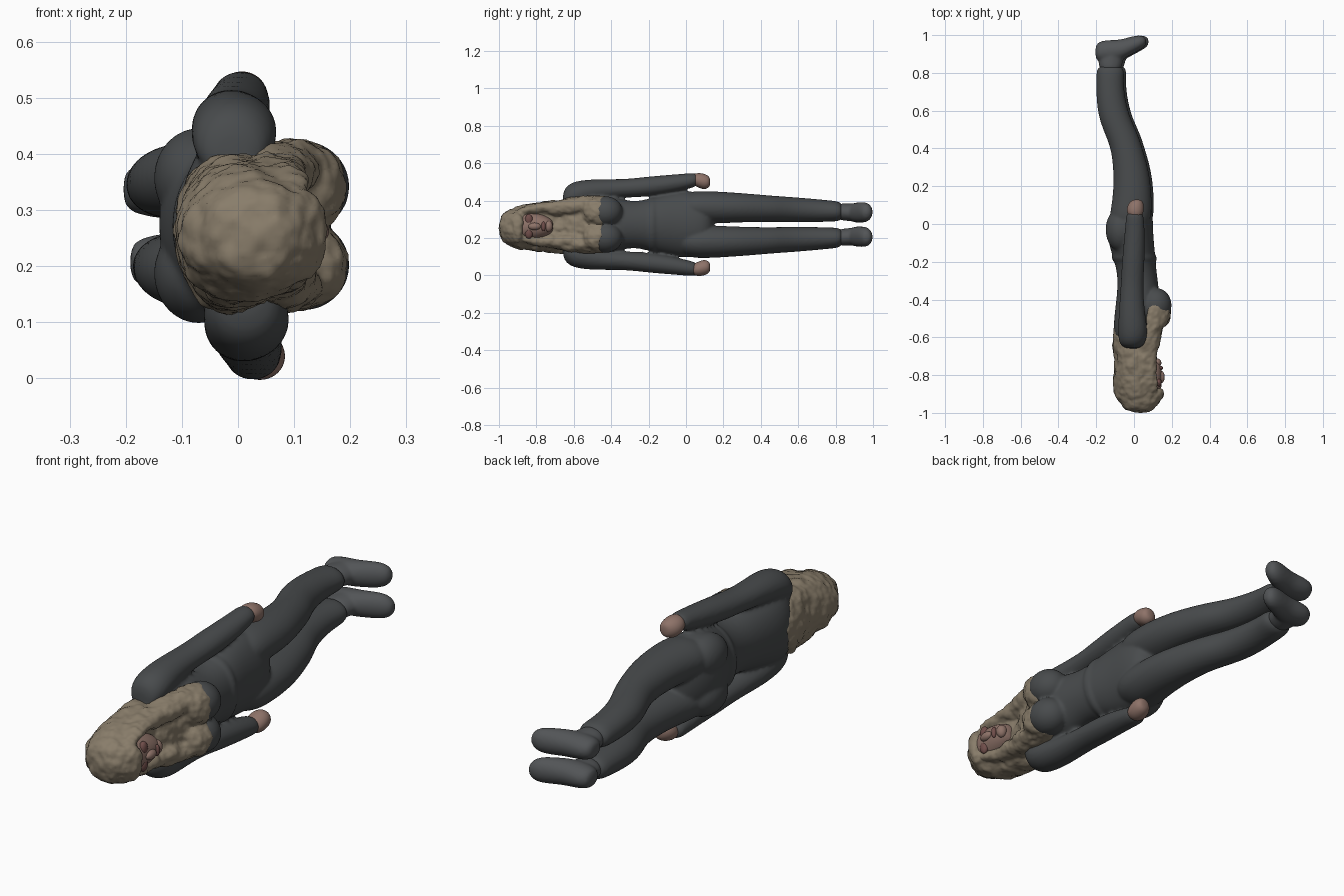
import bpy, bmesh, math
from mathutils import Vector

MID = 0.272  # z of the body's mirror plane


def material(name, col):
    m = bpy.data.materials.new(name)
    m.diffuse_color = (*col, 1)
    return m


CLOTH = material("dark_cloth", (0.065, 0.07, 0.073))
BOOT = material("boot_grey", (0.085, 0.09, 0.095))
HAIR = material("blond", (0.25, 0.205, 0.145))
SKIN = material("skin", (0.27, 0.17, 0.14))
RED = material("dull_red", (0.16, 0.075, 0.068))
groups = {}  # material name -> parts to fuse


def loft(name, rows, mat, axis="y", segs=16):
    """Rows: (position, lo, hi, z lo, z hi), lofted along y or x with oval sections."""
    bm = bmesh.new()
    rings = []
    for p, a0, a1, z0, z1 in rows:
        ring = []
        for i in range(segs):
            t = 2 * math.pi * i / segs
            a = (a0 + a1) / 2 + (a1 - a0) * 0.51 * math.cos(t)
            z = (z0 + z1) / 2 + (z1 - z0) * 0.51 * math.sin(t)
            ring.append(bm.verts.new((a, p, z) if axis == "y" else (p, a, z)))
        rings.append(ring)
    for r, s in zip(rings, rings[1:]):
        for i in range(segs):
            j = (i + 1) % segs
            bm.faces.new((r[i], r[j], s[j], s[i]))
    bm.faces.new(rings[0])
    bm.faces.new(rings[-1])
    return finish(name, bm, mat)


def ball(name, c, r, mat):
    bm = bmesh.new()
    bmesh.ops.create_uvsphere(bm, u_segments=16, v_segments=10, radius=1)
    for v in bm.verts:
        v.co = Vector(c) + Vector([v.co[k] * r[k] for k in range(3)])
    return finish(name, bm, mat)


def finish(name, bm, mat):
    bmesh.ops.recalc_face_normals(bm, faces=bm.faces)
    for f in bm.faces:
        f.smooth = True
    me = bpy.data.meshes.new(name)
    bm.to_mesh(me)
    bm.free()
    me.materials.append(mat)
    ob = bpy.data.objects.new(name, me)
    bpy.context.collection.objects.link(ob)
    sub = ob.modifiers.new("smooth", "SUBSURF")
    sub.levels = sub.render_levels = 2
    groups.setdefault(mat.name, []).append(ob)
    return ob


def sided(rows, s, dx=0, axis="y"):
    """Rows given as offsets from the mirror plane, placed on side s."""
    ex, ey = (0, dx) if axis == "y" else (dx, 0)
    return [(p + ex, a + ey, b + ey, *sorted((MID + s * i, MID + s * o)))
            for p, a, b, i, o in rows]


def fuse(mat, name, lumps=0.0):
    """Join all parts of one material into a single blended skin."""
    bpy.ops.object.select_all(action="DESELECT")
    for ob in groups[mat.name]:
        ob.select_set(True)
    bpy.context.view_layer.objects.active = groups[mat.name][0]
    bpy.ops.object.convert(target="MESH")
    bpy.ops.object.join()
    ob = bpy.context.view_layer.objects.active
    ob.name = name
    rm = ob.modifiers.new("blend", "REMESH")
    rm.mode, rm.voxel_size, rm.use_smooth_shade = "VOXEL", 0.008, True
    sm = ob.modifiers.new("soften", "SMOOTH")
    sm.factor, sm.iterations = 0.5, 4
    if lumps:
        tex = bpy.data.textures.new("strands", "CLOUDS")
        tex.noise_scale = 0.05
        d = ob.modifiers.new("strands", "DISPLACE")
        d.texture, d.strength, d.mid_level = tex, lumps, 0.5


# torso and hips
loft("torso", [
    (-0.69, -0.03, 0.06, 0.20, 0.34), (-0.63, -0.09, 0.08, 0.10, 0.44),
    (-0.56, -0.11, 0.11, 0.09, 0.455), (-0.46, -0.10, 0.13, 0.115, 0.43),
    (-0.38, -0.09, 0.135, 0.13, 0.415), (-0.30, -0.085, 0.125, 0.15, 0.395),
    (-0.22, -0.095, 0.115, 0.142, 0.40), (-0.15, -0.12, 0.11, 0.12, 0.425),
    (-0.05, -0.145, 0.10, 0.10, 0.45), (0.03, -0.135, 0.10, 0.095, 0.453),
    (0.11, -0.10, 0.09, 0.12, 0.42), (0.15, -0.05, 0.04, 0.2, 0.34)], CLOTH, segs=20)
# waistband
loft("waistband", [
    (-0.21, -0.09, 0.10, 0.15, 0.39), (-0.20, -0.111, 0.122, 0.129, 0.413),
    (-0.165, -0.122, 0.119, 0.117, 0.424), (-0.15, -0.10, 0.10, 0.14, 0.40)], CLOTH, segs=20)

# light top over the chest, and the neck
loft("chest_top", [
    (-0.68, 0.0, 0.09, 0.19, 0.35), (-0.62, 0.01, 0.115, 0.14, 0.40),
    (-0.54, 0.02, 0.13, 0.125, 0.42), (-0.46, 0.03, 0.143, 0.135, 0.41),
    (-0.43, 0.04, 0.11, 0.17, 0.37)], HAIR)
loft("neck", [(-0.77, -0.03, 0.08, 0.205, 0.315), (-0.70, -0.03, 0.09, 0.20, 0.32),
              (-0.63, -0.04, 0.10, 0.17, 0.37), (-0.57, -0.03, 0.10, 0.17, 0.37)], HAIR)
# face
loft("face", [
    (-0.93, 0.04, 0.11, 0.21, 0.31), (-0.89, 0.02, 0.145, 0.19, 0.335),
    (-0.83, 0.0, 0.147, 0.185, 0.34), (-0.77, 0.0, 0.147, 0.197, 0.328),
    (-0.725, 0.03, 0.135, 0.22, 0.305), (-0.71, 0.05, 0.11, 0.24, 0.285)], SKIN)
ball("nose", (0.143, -0.81, 0.262), (0.02, 0.035, 0.02), SKIN)
ball("chin", (0.122, -0.735, 0.262), (0.024, 0.024, 0.03), SKIN)
ball("lips", (0.142, -0.762, 0.262), (0.012, 0.012, 0.026), RED)
for s in (-1, 1):
    ball("eye_shadow", (0.13, -0.84, 0.262 + s * 0.036), (0.017, 0.022, 0.03), RED)
# fringe over the brow
loft("fringe", [
    (0.02, -0.97, -0.86, 0.16, 0.36), (0.10, -0.955, -0.86, 0.165, 0.35),
    (0.145, -0.935, -0.87, 0.19, 0.33), (0.157, -0.915, -0.885, 0.22, 0.30)], HAIR, "x")
# hair cap and the hair falling behind
loft("hair", [
    (-1.0, 0.0, 0.065, 0.225, 0.285), (-0.98, -0.05, 0.11, 0.18, 0.335),
    (-0.93, -0.095, 0.15, 0.152, 0.36), (-0.88, -0.108, 0.145, 0.14, 0.37),
    (-0.84, -0.112, 0.11, 0.132, 0.38), (-0.75, -0.10, 0.095, 0.122, 0.395),
    (-0.67, -0.105, 0.08, 0.112, 0.405), (-0.61, -0.12, 0.04, 0.13, 0.39),
    (-0.55, -0.105, 0.0, 0.17, 0.36), (-0.52, -0.08, 0.0, 0.2, 0.33)], HAIR, segs=20)

for s in (-1, 1):
    # locks framing the face and lying over the chest
    loft("front_lock", sided([
        (-0.91, 0.03, 0.12, 0.03, 0.08), (-0.84, 0.02, 0.132, 0.065, 0.112),
        (-0.75, 0.01, 0.118, 0.055, 0.125), (-0.66, 0.01, 0.125, 0.04, 0.138),
        (-0.58, 0.03, 0.145, 0.045, 0.155), (-0.49, 0.05, 0.165, 0.06, 0.16),
        (-0.43, 0.06, 0.155, 0.08, 0.15), (-0.41, 0.08, 0.13, 0.10, 0.14)], s), HAIR, segs=12)
    # bust: dark underside, light upper side
    ball("bust", (0.116, -0.43, MID + s * 0.07), (0.086, 0.095, 0.082), CLOTH)
    ball("bust_top", (0.116, -0.475, MID + s * 0.07), (0.083, 0.085, 0.082), HAIR)
    # buttocks
    ball("buttock", (-0.07, -0.03, MID + s * 0.085), (0.083, 0.12, 0.09), CLOTH)

    # arms and hands
    ax = 0.0 if s > 0 else 0.022
    loft("arm", sided([
        (-0.66, -0.05, 0.03, 0.08, 0.17), (-0.635, -0.08, 0.06, 0.08, 0.215),
        (-0.57, -0.085, 0.075, 0.10, 0.238), (-0.46, -0.08, 0.055, 0.13, 0.243),
        (-0.32, -0.07, 0.048, 0.145, 0.242), (-0.22, -0.065, 0.055, 0.148, 0.255),
        (-0.10, -0.055, 0.058, 0.165, 0.265), (0.0, -0.045, 0.055, 0.188, 0.273),
        (0.055, -0.042, 0.05, 0.202, 0.277), (0.065, -0.02, 0.03, 0.22, 0.26)], s, ax), CLOTH)
    loft("hand", sided([
        (0.03, -0.02, 0.035, 0.215, 0.265), (0.06, -0.04, 0.052, 0.20, 0.278),
        (0.095, -0.038, 0.054, 0.185, 0.274), (0.12, -0.02, 0.047, 0.195, 0.262),
        (0.13, 0.0, 0.03, 0.21, 0.245)], s, ax + (0 if s > 0 else 0.01)), SKIN, segs=12)

    # legs
    lx = 0.0 if s > 0 else 0.012
    loft("leg", sided([
        (-0.06, -0.08, 0.05, 0.03, 0.14), (0.02, -0.135, 0.09, 0.01, 0.178),
        (0.10, -0.118, 0.095, 0.006, 0.18), (0.20, -0.108, 0.09, 0.007, 0.175),
        (0.30, -0.11, 0.075, 0.012, 0.168), (0.40, -0.122, 0.045, 0.014, 0.16),
        (0.48, -0.155, 0.02, 0.014, 0.153), (0.57, -0.19, -0.025, 0.012, 0.147),
        (0.68, -0.20, -0.05, 0.013, 0.138), (0.76, -0.20, -0.055, 0.015, 0.13),
        (0.815, -0.20, -0.05, 0.017, 0.125), (0.84, -0.18, -0.07, 0.03, 0.108)], s, lx), CLOTH)
    # boots: ankle and foot
    loft("boot_ankle", sided([
        (0.80, -0.18, -0.07, 0.025, 0.115), (0.86, -0.19, -0.06, 0.02, 0.112),
        (0.92, -0.185, -0.04, 0.014, 0.114), (0.95, -0.16, -0.07, 0.03, 0.10)], s, lx), BOOT)
    loft("boot_foot", sided([
        (-0.205, 0.88, 0.94, 0.04, 0.09), (-0.19, 0.86, 0.965, 0.022, 0.108),
        (-0.14, 0.85, 0.975, 0.012, 0.116), (-0.08, 0.86, 0.974, 0.01, 0.118),
        (-0.03, 0.888, 0.988, 0.01, 0.12), (0.02, 0.915, 1.0, 0.012, 0.12),
        (0.05, 0.932, 0.996, 0.028, 0.108), (0.066, 0.95, 0.98, 0.05, 0.085)],
        s, lx, "x"), BOOT, "x")

fuse(CLOTH, "clothed_body")
fuse(HAIR, "hair_and_top", 0.022)
fuse(BOOT, "boots")
